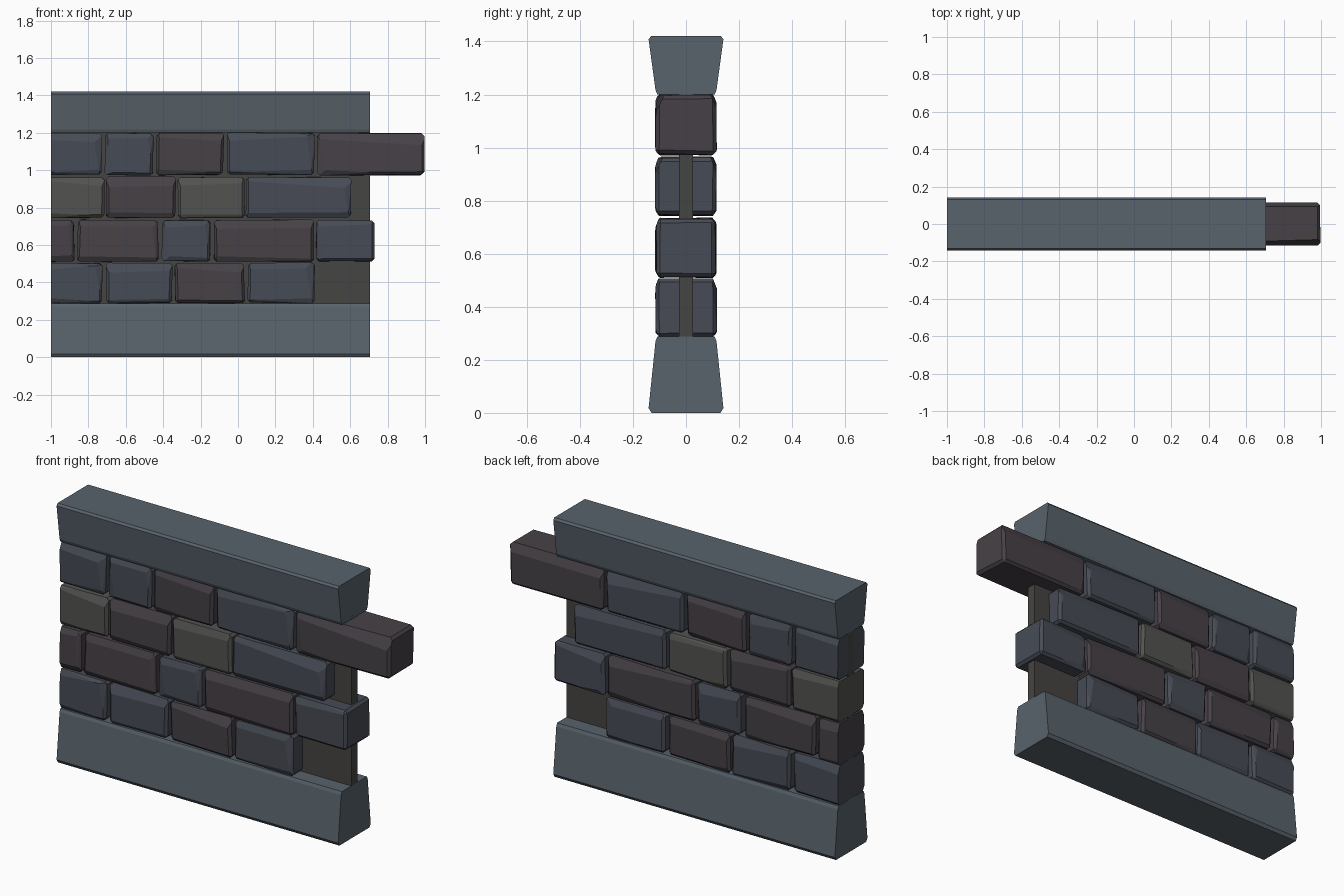
import bpy, bmesh, random
from mathutils import Vector

if "Cube" in bpy.data.objects:
    bpy.data.objects.remove(bpy.data.objects["Cube"])

random.seed(7)
END = -1.0   # flat left end of the wall
STOP = 0.705  # right end of the base, coping and core


def material(name, rgb):
    m = bpy.data.materials.new(name)
    m.diffuse_color = (*rgb, 1)
    m.use_nodes = True
    m.node_tree.nodes["Principled BSDF"].inputs["Base Color"].default_value = m.diffuse_color
    return m


TRIM = material("trim_stone", (0.10, 0.125, 0.15))
MORTAR = material("mortar", (0.06, 0.058, 0.055))
STONES = {"b": material("blue_stone", (0.062, 0.07, 0.09)),
          "p": material("plum_stone", (0.062, 0.053, 0.062)),
          "g": material("grey_stone", (0.085, 0.085, 0.08))}


def finish(bm, name, mat):
    bmesh.ops.recalc_face_normals(bm, faces=bm.faces)
    me = bpy.data.meshes.new(name)
    bm.to_mesh(me)
    bm.free()
    me.materials.append(mat)
    ob = bpy.data.objects.new(name, me)
    bpy.context.collection.objects.link(ob)


def extrude_x(name, half, mat):
    """Mirror a half (y, z) profile and extrude it along x."""
    pts = half + [(-y, z) for y, z in reversed(half)]
    bm = bmesh.new()
    a = [bm.verts.new((END, y, z)) for y, z in pts]
    b = [bm.verts.new((STOP, y, z)) for y, z in pts]
    bm.faces.new(a)
    bm.faces.new(b[::-1])
    for i in range(len(pts)):
        j = (i + 1) % len(pts)
        bm.faces.new((a[i], a[j], b[j], b[i]))
    finish(bm, name, mat)


def cut(bm, co, no):
    """Slice off everything beyond a plane and cap the hole."""
    r = bmesh.ops.bisect_plane(bm, geom=bm.verts[:] + bm.edges[:] + bm.faces[:],
                               dist=1e-5, plane_co=co, plane_no=no, clear_outer=True)
    edges = [e for e in r["geom_cut"] if isinstance(e, bmesh.types.BMEdge)]
    if edges:
        bmesh.ops.edgeloop_fill(bm, edges=edges)


def brick(name, x0, x1, z0, z1, chip, mat):
    clipped = x0 <= END
    if clipped:
        x0 -= 0.15
    D = 0.117
    c = Vector(((x0 + x1) / 2, 0, (z0 + z1) / 2))
    size = Vector((x1 - x0, 2 * D, z1 - z0))
    bm = bmesh.new()
    bmesh.ops.create_cube(bm, size=1)
    for v in bm.verts:
        v.co = c + v.co * size
        for k, amount in enumerate((0.012, 0.007, 0.008)):
            v.co[k] -= random.uniform(0, amount) * (1 if v.co[k] > c[k] else -1)
    bmesh.ops.bevel(bm, geom=bm.edges[:], offset=0.014, segments=1,
                    affect='EDGES', profile=0.5)
    # shallow worn slopes along the top of both faces
    for s in (-1, 1):
        cut(bm, (c.x, s * D, z1 - random.uniform(0.04, 0.06)),
            (random.uniform(-.04, .04), s, random.uniform(0.35, 0.5)))
        cut(bm, (c.x, s * D, z0 + random.uniform(0.02, 0.035)),
            (random.uniform(-.03, .03), s, -random.uniform(0.4, 0.6)))
    # slanted chips at the ends
    for side in chip:
        s = 1 if side == "R" else -1
        xe = x1 if s > 0 else x0
        cut(bm, (xe - s * 0.04, -D, c.z), (s * 0.35, -1, s * 0.055))
        cut(bm, (xe - s * 0.03, D, c.z), (s * 0.4, 1, s * 0.06))
    if clipped:
        cut(bm, (END, 0, 0), (-1, 0, 0))
    finish(bm, name, mat)


# base, coping and mortar core
extrude_x("base", [(.13, 0), (.141, .018), (.115, .27), (.108, .287)], TRIM)
extrude_x("coping", [(.108, 1.2), (.115, 1.217), (.141, 1.408), (.132, 1.42)], TRIM)
extrude_x("core", [(.027, .28), (.027, 1.225)], MORTAR)

# brick courses: z range, then (left, right, stone, chipped ends)
COURSES = [
    (.285, .508, [(-1, -.722, "b", "R"), (-.712, -.347, "b", ""),
                  (-.342, .04, "p", ""), (.046, .413, "b", "R")]),
    (.508, .738, [(-1, -.868, "p", "R"), (-.863, -.42, "p", "R"),
                  (-.412, -.138, "b", "RL"), (-.132, .412, "p", ""),
                  (.415, .732, "b", "L")]),
    (.742, .967, [(-1, -.71, "g", ""), (-.708, -.33, "p", ""),
                  (-.325, .04, "g", ""), (.04, .614, "b", "R")]),
    (.97, 1.202, [(-1, -.722, "b", "R"), (-.715, -.445, "b", "RL"),
                  (-.438, -.07, "p", ""), (-.066, .416, "b", "R"),
                  (.42, .998, "p", "L")]),
]
for r, (z0, z1, row) in enumerate(COURSES, 1):
    for i, (x0, x1, stone, chip) in enumerate(row, 1):
        brick(f"brick_{r}_{i}", x0, x1, z0, z1, chip, STONES[stone])
